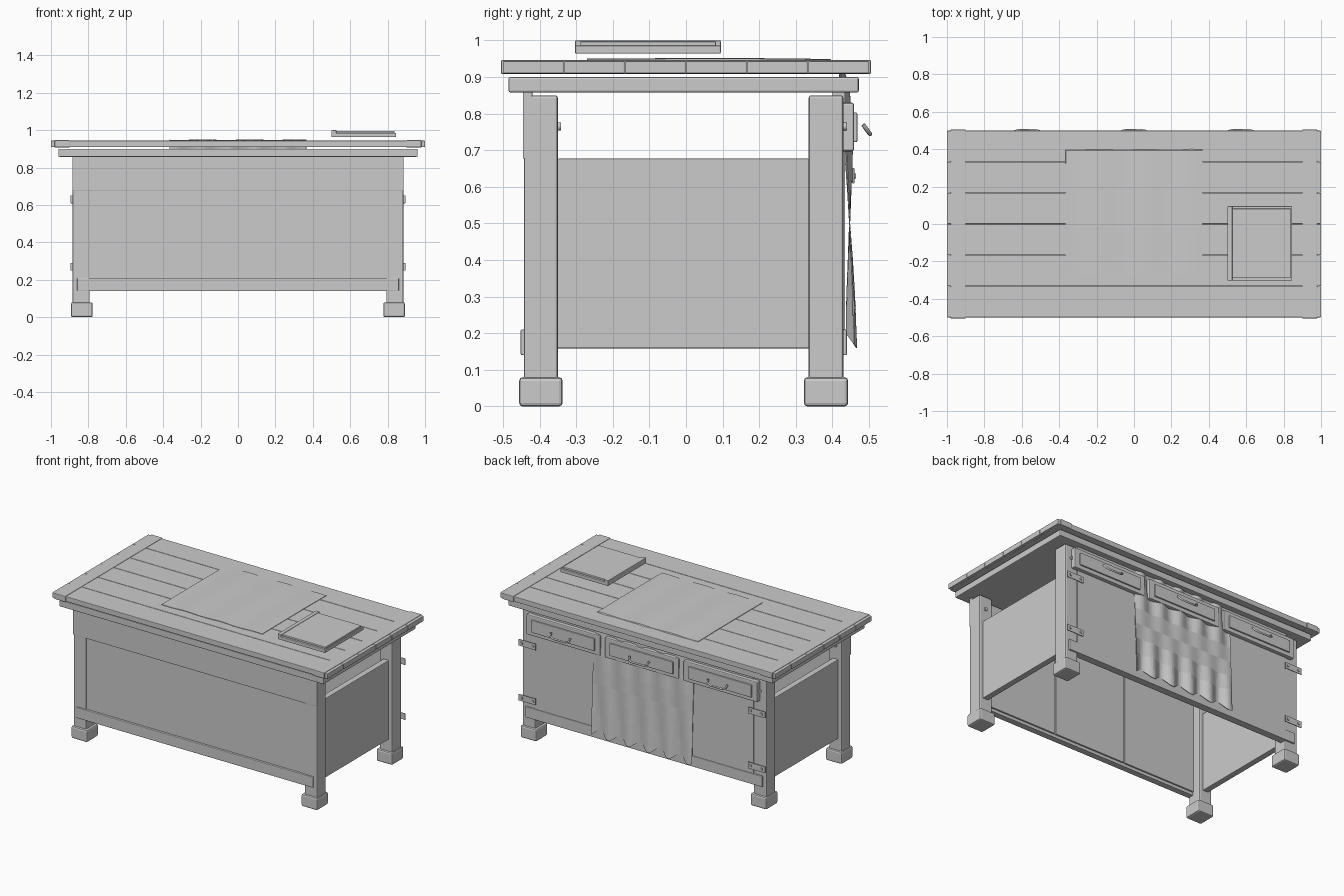
import bpy, bmesh
from math import sin, pi

if "Cube" in bpy.data.objects:
    bpy.data.objects.remove(bpy.data.objects["Cube"])


def box(name, x, y, z, bevel=0.004):
    """Bevelled box from (min, max) ranges."""
    bm = bmesh.new()
    bmesh.ops.create_cube(bm, size=1)
    for v in bm.verts:
        for i, r in enumerate((x, y, z)):
            v.co[i] = r[0] if v.co[i] < 0 else r[1]
    me = bpy.data.meshes.new(name)
    bm.to_mesh(me)
    bm.free()
    ob = bpy.data.objects.new(name, me)
    bpy.context.collection.objects.link(ob)
    if bevel:
        m = ob.modifiers.new("bevel", 'BEVEL')
        m.width, m.segments = bevel, 2
    return ob


def side(s, a, b):
    """Mirror an x range to side s."""
    return tuple(sorted((s * a, s * b)))


# Table top: six planks, end battens, slab underneath
for i in range(6):
    y0 = -0.5 + i / 6
    box("top_plank", (-1, 1), (y0 + 0.001, y0 + 1 / 6 - 0.001), (0.91, 0.944), 0.003)
for s in (-1, 1):
    box("end_batten", side(s, 0.9, 0.98), (-0.505, 0.505), (0.908, 0.947))
box("under_top", (-0.96, 0.96), (-0.485, 0.472), (0.858, 0.9), 0.005)

# Legs, feet, peg bolts, side panels
for s in (-1, 1):
    for y0, y1 in ((-0.443, -0.35), (0.335, 0.43)):
        box("leg", side(s, 0.793, 0.885), (y0, y1), (0.05, 0.85), 0.007)
        box("foot", side(s, 0.777, 0.893), (y0 - 0.013, y1 + 0.013), (0, 0.08), 0.01)
        bpy.ops.mesh.primitive_cylinder_add(vertices=12, radius=0.011, depth=0.012,
                                            location=(s * 0.84, y1 + 0.002, 0.765),
                                            rotation=(pi / 2, 0, 0))
        bpy.context.object.name = "leg_bolt"
    box("side_panel", side(s, 0.82, 0.86), (-0.352, 0.337), (0.158, 0.677))

# Front: panel backed by three boards, apron, rail
box("front_panel", (-0.795, 0.795), (-0.438, -0.42), (0.16, 0.7), 0)
for i in (-1, 0, 1):
    box("front_inner_board", (i * 0.53 - 0.262, i * 0.53 + 0.262), (-0.421, -0.4), (0.16, 0.85), 0.003)
box("front_apron", (-0.885, 0.885), (-0.446, -0.42), (0.677, 0.86), 0.002)
box("front_rail", (-0.86, 0.86), (-0.452, -0.41), (0.14, 0.21))

# Back: panel, rail, door hinges
box("back_panel", (-0.795, 0.795), (0.40, 0.435), (0.16, 0.86), 0)
box("back_rail", (-0.86, 0.86), (0.39, 0.44), (0.14, 0.21))
for s in (-1, 1):
    for z in (0.63, 0.27):
        box("hinge_plate", side(s, 0.77, 0.895), (0.454, 0.46), (z - 0.021, z + 0.021), 0.002)
        for x in (0.79, 0.87):
            box("hinge_rivet", side(s, x - 0.007, x + 0.007), (0.458, 0.465), (z - 0.007, z + 0.007), 0.002)

# Drawers with raised rim panel and drop handle
for cx in (-0.57, 0, 0.57):
    box("drawer_front", (cx - 0.268, cx + 0.268), (0.425, 0.459), (0.697, 0.83), 0.006)
    box("drawer_panel", (cx - 0.23, cx + 0.23), (0.455, 0.468), (0.722, 0.803), 0.004)
    cu = bpy.data.curves.new("drawer_handle", 'CURVE')
    cu.dimensions = '3D'
    cu.bevel_depth, cu.bevel_resolution, cu.use_fill_caps = 0.006, 1, True
    sp = cu.splines.new('POLY')
    pts = [(-0.07, 0.484, 0.77), (-0.065, 0.497, 0.752), (-0.045, 0.503, 0.744),
           (0.045, 0.503, 0.744), (0.065, 0.497, 0.752), (0.07, 0.484, 0.77)]
    sp.points.add(len(pts) - 1)
    for p, c in zip(sp.points, pts):
        p.co = (c[0] + cx, c[1], c[2], 1)
    bpy.context.collection.objects.link(bpy.data.objects.new("drawer_handle", cu))

# Cloth runner: lies on the top, then hangs with folds down the back
profile = [(-0.27, 0.947, 0), (-0.05, 0.948, 0), (0.2, 0.948, 0), (0.393, 0.946, 0),
           (0.425, 0.915, 0.5), (0.435, 0.87, 0.8), (0.444, 0.7, 0.75), (0.446, 0.6, 0.35),
           (0.447, 0.5, 0.0), (0.449, 0.4, -0.4), (0.45, 0.3, -0.75), (0.452, 0.18, -1)]
N = 60
bm = bmesh.new()
rows = []
for y, z, a in profile:
    row = []
    for i in range(N + 1):
        x = -0.365 + 0.73 * i / N
        w = sin(2 * pi * x / 0.145 + 0.6)
        dz = 0.002 * sin(2 * pi * x / 0.25) if a == 0 and z > 0.9 else 0
        if z < 0.2:
            dz = 0.02 * w
        row.append(bm.verts.new((x, y + 0.014 * a * w, z + dz)))
    rows.append(row)
for r0, r1 in zip(rows, rows[1:]):
    for i in range(N):
        bm.faces.new((r0[i], r0[i + 1], r1[i + 1], r1[i]))
bmesh.ops.recalc_face_normals(bm, faces=bm.faces)
me = bpy.data.meshes.new("cloth_runner")
bm.to_mesh(me)
bm.free()
cloth = bpy.data.objects.new("cloth_runner", me)
bpy.context.collection.objects.link(cloth)
sol = cloth.modifiers.new("thickness", 'SOLIDIFY')
sol.thickness, sol.offset = 0.003, 0

# Book hovering over the top: cover, page block, spine
box("book_cover", (0.5, 0.845), (-0.303, 0.095), (0.964, 0.986), 0.003)
box("book_top", (0.52, 0.838), (-0.29, 0.082), (0.984, 0.997), 0.003)
box("book_spine", (0.5, 0.526), (-0.303, 0.095), (0.964, 1.0), 0.003)
